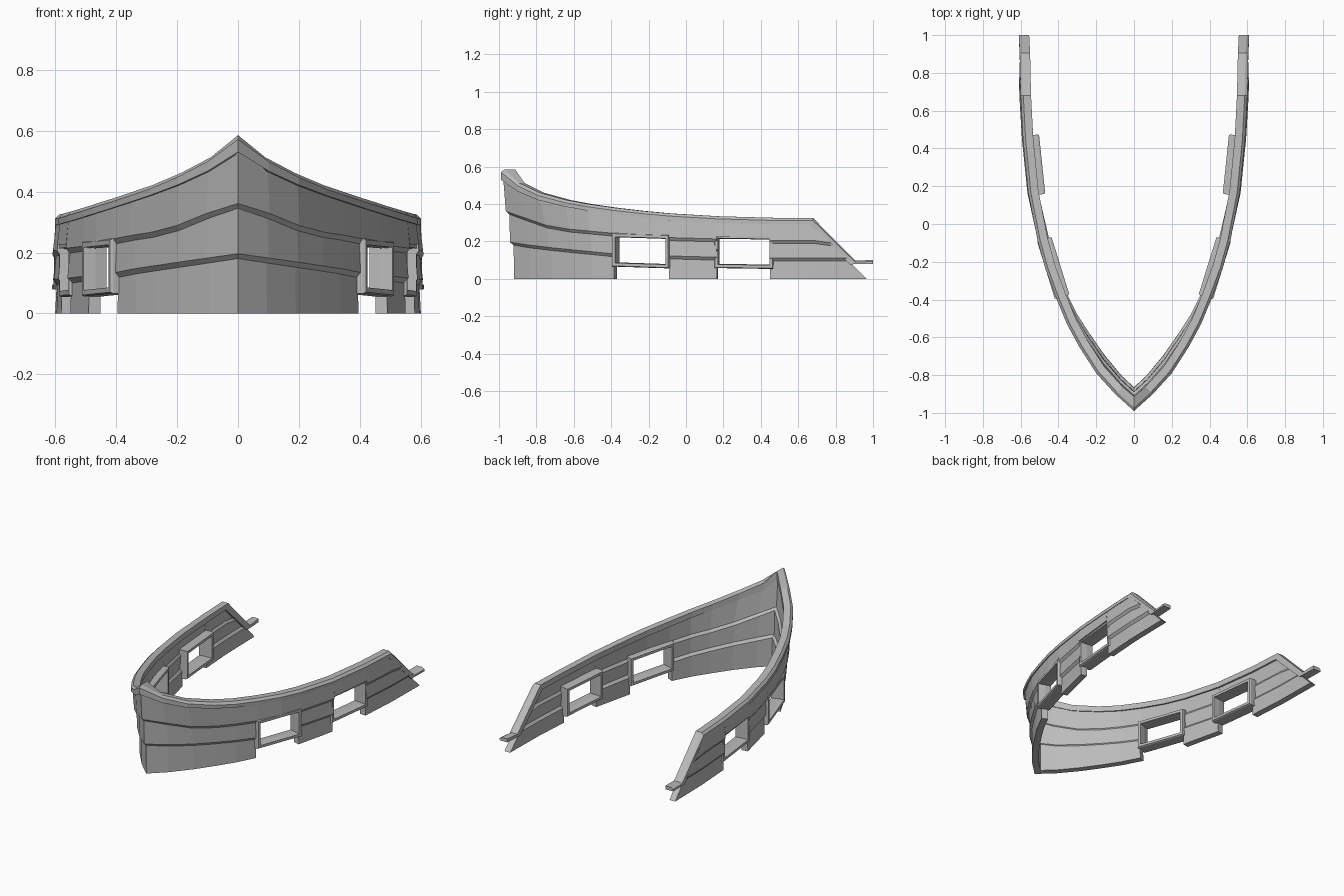
import bpy, bmesh
from mathutils import Vector

if "Cube" in bpy.data.objects:
    bpy.data.objects.remove(bpy.data.objects["Cube"])

grey = bpy.data.materials.new("weathered grey")
grey.diffuse_color = (0.5, 0.5, 0.5, 1)
grey.use_nodes = True
grey.node_tree.nodes["Principled BSDF"].inputs["Base Color"].default_value = grey.diffuse_color

# Half-plan stations from stem to stern:
# rail x, rail y, foot x, foot y, lower strake z, upper strake z, rail top z
ST = [
    (0.0, -0.99, 0.0, -0.92, 0.18, 0.345, 0.585),
    (0.10, -0.90, 0.095, -0.83, 0.166, 0.312, 0.512),
    (0.20, -0.79, 0.19, -0.715, 0.152, 0.272, 0.46),
    (0.29, -0.65, 0.27, -0.60, 0.14, 0.25, 0.422),
    (0.355, -0.53, 0.335, -0.50, 0.13, 0.24, 0.40),
    (0.415, -0.385, 0.395, -0.385, 0.118, 0.228, 0.38),
    (0.47, -0.235, 0.45, -0.235, 0.112, 0.213, 0.363),
    (0.51, -0.09, 0.49, -0.09, 0.107, 0.205, 0.35),
    (0.56, 0.165, 0.55, 0.165, 0.10, 0.198, 0.335),
    (0.588, 0.45, 0.58, 0.45, 0.097, 0.19, 0.327),
    (0.60, 0.68, 0.595, 0.68, 0.095, 0.19, 0.325),
    (0.605, 0.97, 0.60, 0.97, 0.095, 0.15, 0.325),
]


def normal(i):
    """Outward plan normal at a station; mitred at the stem."""
    if i == 0:
        return Vector((0, -1.4))
    a, b = ST[i - 1], ST[min(i + 1, len(ST) - 1)]
    t = Vector((b[2] - a[2], b[3] - a[3])).normalized()
    return Vector((t.y, -t.x))


def rail_bottom(i):
    return ST[i][6] - 0.035 - (0.02, 0.01, 0.004)[i] if i < 3 else ST[i][6] - 0.035


def hull_section(i, above_port=False):
    """Stepped plank section, outside going up then inside going down."""
    rx, ry, fx, fy, za, zb, _ = ST[i]
    foot, rail, n = Vector((fx, fy)), Vector((rx, ry)), normal(i)
    top = rail_bottom(i) + 0.012
    layers = [(0, 0, 0), (za, 0.1, -0.004), (za + 0.016, 0.14, 0.008),
              (zb, 0.35, 0), (zb + 0.016, 0.42, 0.010), (top, 0.9, -0.004)]
    if above_port:
        layers = [(max(0.226, zb + 0.016), 0.42, 0.010), layers[-1]]
    ring = []
    for off, seq in ((0, layers), (-0.04, layers[::-1])):
        for z, f, o in seq:
            p = foot.lerp(rail, f) + n * (o + off)
            ring.append(Vector((p.x, p.y, z)))
    return ring


def flip(ring):
    return [Vector((-p.x, p.y, p.z)) for p in ring]


def loft(bm, rings):
    """Skin a row of closed sections and cap both ends."""
    rows = [[bm.verts.new(p) for p in r] for r in rings]
    n = len(rows[0])
    for a, b in zip(rows, rows[1:]):
        for k in range(n):
            bm.faces.new((a[k], a[(k + 1) % n], b[(k + 1) % n], b[k]))
    bm.faces.new(rows[0])
    bm.faces.new(rows[-1])


def both_sides(bm, rings):
    loft(bm, rings)
    loft(bm, [flip(r) for r in rings])


def finish(bm, name):
    bmesh.ops.recalc_face_normals(bm, faces=bm.faces)
    me = bpy.data.meshes.new(name)
    bm.to_mesh(me)
    bm.free()
    me.materials.append(grey)
    ob = bpy.data.objects.new(name, me)
    bpy.context.collection.objects.link(ob)
    return ob


# Bow planking, continuous through the stem
bm = bmesh.new()
bow = [hull_section(i) for i in range(6)]
loft(bm, [flip(r) for r in bow[:0:-1]] + bow)
finish(bm, "bow_planking")

# Planking between the ports
bm = bmesh.new()
both_sides(bm, [hull_section(i) for i in (7, 8)])
finish(bm, "middle_planking")

# Planking above the ports
bm = bmesh.new()
both_sides(bm, [hull_section(i, True) for i in (5, 6, 7)])
both_sides(bm, [hull_section(i, True) for i in (8, 9)])
finish(bm, "port_header_planking")

# Aft planking, cut off on the slope
bm = bmesh.new()
both_sides(bm, [hull_section(i) for i in (9, 10, 11)])
cut = bmesh.ops.bisect_plane(bm, geom=bm.verts[:] + bm.edges[:] + bm.faces[:],
                             plane_co=(0, 0.965, 0), plane_no=(0, 1.02, 1),
                             clear_outer=True)
bmesh.ops.holes_fill(bm, edges=[e for e in bm.edges if e.is_boundary], sides=0)
finish(bm, "aft_planking")

# Cap rail: follows the sheer, drops down the slope, ends in a short tail
path = [(Vector(ST[i][:2]), normal(i), ST[i][6], rail_bottom(i), 0) for i in range(11)]
n_aft = Vector((1, 0))
path[10] = (path[10][0], n_aft, 0.325, 0.29, -0.02)
path.append((Vector((0.605, 0.905)), n_aft, 0.097, 0.078, -0.03))
path.append((Vector((0.61, 1.0)), n_aft, 0.102, 0.08, 0))
rings = []
for p, n, top, bot, shift in path:
    ch = min(0.014, (top - bot) * 0.4)
    ring = []
    for off, z, dy in ((0, bot, shift), (0, top - ch, 0), (-0.014, top, 0),
                       (-0.055, top, 0), (-0.055, bot, shift)):
        q = p + n * off
        ring.append(Vector((q.x, q.y + dy, z)))
    rings.append(ring)
bm = bmesh.new()
loft(bm, [flip(r) for r in rings[:0:-1]] + rings)
finish(bm, "cap_rail")


# Port frames: rectangular tubes set through the wall
def port_frame(bm, a, b, z0, z1, drop, wall, depth, side):
    a, b = Vector(a), Vector(b)
    t = (b - a).normalized()
    n = Vector((t.y, -t.x))
    length = (b - a).length
    loops = []
    # outer rim slightly chamfered, inner throat slightly tapered
    for inset, d in ((0.004, 1), (0, 0.8), (0, -0.8), (0.004, -1),
                     (wall, -1), (wall + 0.003, 0), (wall, 1)):
        loop = []
        for u, z in ((inset, z0 + inset), (length - inset, z0 + inset),
                     (length - inset, z1 - inset), (inset, z1 - inset)):
            p = a + t * u + n * d * depth / 2
            loop.append(bm.verts.new((side * p.x, p.y, z - drop * u / length)))
        loops.append(loop)
    for r, s in zip(loops, loops[1:] + loops[:1]):
        for k in range(4):
            bm.faces.new((r[k], r[(k + 1) % 4], s[(k + 1) % 4], s[k]))


for name, args in (
        ("forward_port_frames", ((0.38, -0.387), (0.475, -0.08), 0.066, 0.246, 0.01, 0.02, 0.08)),
        ("aft_port_frames", ((0.512, 0.155), (0.545, 0.47), 0.058, 0.238, 0.005, 0.02, 0.085))):
    bm = bmesh.new()
    for side in (1, -1):
        port_frame(bm, *args, side)
    finish(bm, name)
